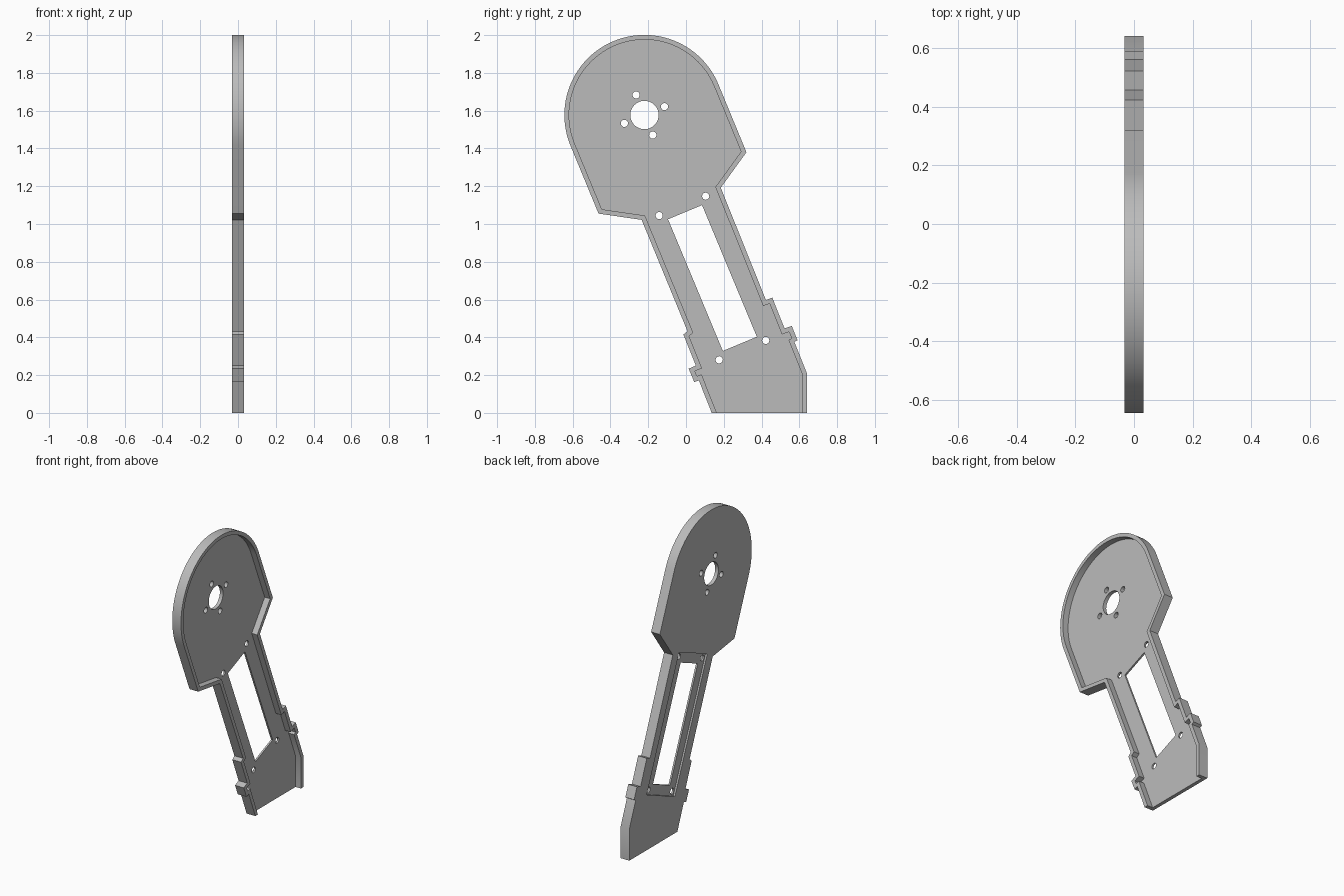
import bpy, bmesh, math
from mathutils import Vector

old = bpy.data.objects.get("Cube")
if old:
    bpy.data.objects.remove(old, do_unlink=True)

HALF = 0.032            # half the plate thickness
FLOOR = -0.008          # inner floor of the rimmed side
RIM = 0.025             # rim width
TILT = math.radians(22.6)
HEAD, HEAD_R = Vector((-0.22, 1.577)), 0.424
ARM = Vector((0.14, 0.714))

grey = bpy.data.materials.new("plain grey")
grey.use_nodes = True
colour = (0.5, 0.5, 0.5, 1)
grey.diffuse_color = colour
grey.node_tree.nodes["Principled BSDF"].inputs["Base Color"].default_value = colour


def prism(name, points, x0, x1):
    """Extrude a (y, z) profile from x0 to x1."""
    bm = bmesh.new()
    face = bm.faces.new([bm.verts.new((x0, p[0], p[1])) for p in points])
    new = bmesh.ops.extrude_face_region(bm, geom=[face])["geom"]
    bmesh.ops.translate(bm, vec=(x1 - x0, 0, 0),
                        verts=[v for v in new if isinstance(v, bmesh.types.BMVert)])
    bmesh.ops.recalc_face_normals(bm, faces=bm.faces)
    mesh = bpy.data.meshes.new(name)
    bm.to_mesh(mesh)
    bm.free()
    mesh.materials.append(grey)
    obj = bpy.data.objects.new(name, mesh)
    bpy.context.collection.objects.link(obj)
    return obj


def arc(centre, radius, start, end, steps):
    return [centre + radius * Vector((math.cos(a), math.sin(a)))
            for a in (start + (end - start) * i / steps for i in range(steps + 1))]


def circle(centre, radius, steps):
    return arc(centre, radius, 0, math.tau, steps)[:-1]


def tilted_rect(width, length):
    u = Vector((math.cos(TILT), math.sin(TILT))) * width / 2
    v = Vector((-math.sin(TILT), math.cos(TILT))) * length / 2
    return [ARM - u - v, ARM + u - v, ARM + u + v, ARM - u + v]


def inset(points, d):
    """Mitred inward offset of a counter-clockwise profile."""
    out = []
    for i, p in enumerate(points):
        a = (p - points[i - 1]).normalized()
        b = (points[(i + 1) % len(points)] - p).normalized()
        na, nb = Vector((-a.y, a.x)), Vector((-b.y, b.x))
        out.append(p + (na + nb) * d / (1 + na.dot(nb)))
    return out


def cut(target, cutter):
    mod = target.modifiers.new("cut", "BOOLEAN")
    mod.operation, mod.solver, mod.object = "DIFFERENCE", "EXACT", cutter
    bpy.context.view_layer.objects.active = target
    bpy.ops.object.modifier_apply(modifier=mod.name)
    bpy.data.objects.remove(cutter, do_unlink=True)


# Outline: foot, right clips, neck, round head, left clips
right = [(0.64, 0.21), (0.574, 0.375), (0.59, 0.385), (0.56, 0.46), (0.522, 0.447),
         (0.457, 0.61), (0.423, 0.598), (0.184, 1.192), (0.32, 1.38)]
left = [(-0.463, 1.055), (-0.235, 1.022), (0.008, 0.432), (-0.014, 0.415),
        (0.052, 0.25), (0.014, 0.234), (0.044, 0.163), (0.068, 0.172)]
body = ([Vector(p) for p in right]
        + arc(HEAD, HEAD_R, TILT, TILT + math.pi, 48)
        + [Vector(p) for p in left])
plate = prism("arm_plate", [Vector((0.136, 0)), Vector((0.64, 0))] + body, -HALF, HALF)

# Rimmed pocket, open at the foot
pocket = inset([Vector((0.176, -0.1)), Vector((0.64, -0.1))] + body, RIM)
cut(plate, prism("pocket_cutter", pocket, FLOOR, HALF + 0.1))

# Shallow seat on the far side and the long slot through it
cut(plate, prism("seat_cutter", tilted_rect(0.32, 0.885), -HALF - 0.1, -0.02))
cut(plate, prism("slot_cutter", tilted_rect(0.195, 0.755), -0.1, 0.1))

# Shaft hole with four screws around it, and four screws at the seat corners
screws = [HEAD + 0.115 * Vector((math.cos(a), math.sin(a)))
          for a in (TILT + k * math.pi / 2 for k in range(4))]
screws += tilted_rect(0.267, 0.827)
cut(plate, prism("shaft_cutter", circle(HEAD, 0.075, 48), -0.1, 0.1))
for centre in screws:
    cut(plate, prism("screw_cutter", circle(centre, 0.019, 20), -0.1, 0.1))

bpy.ops.object.select_all(action="DESELECT")
plate.select_set(True)
bpy.context.view_layer.objects.active = plate
bpy.ops.object.shade_smooth_by_angle(angle=math.radians(30))
